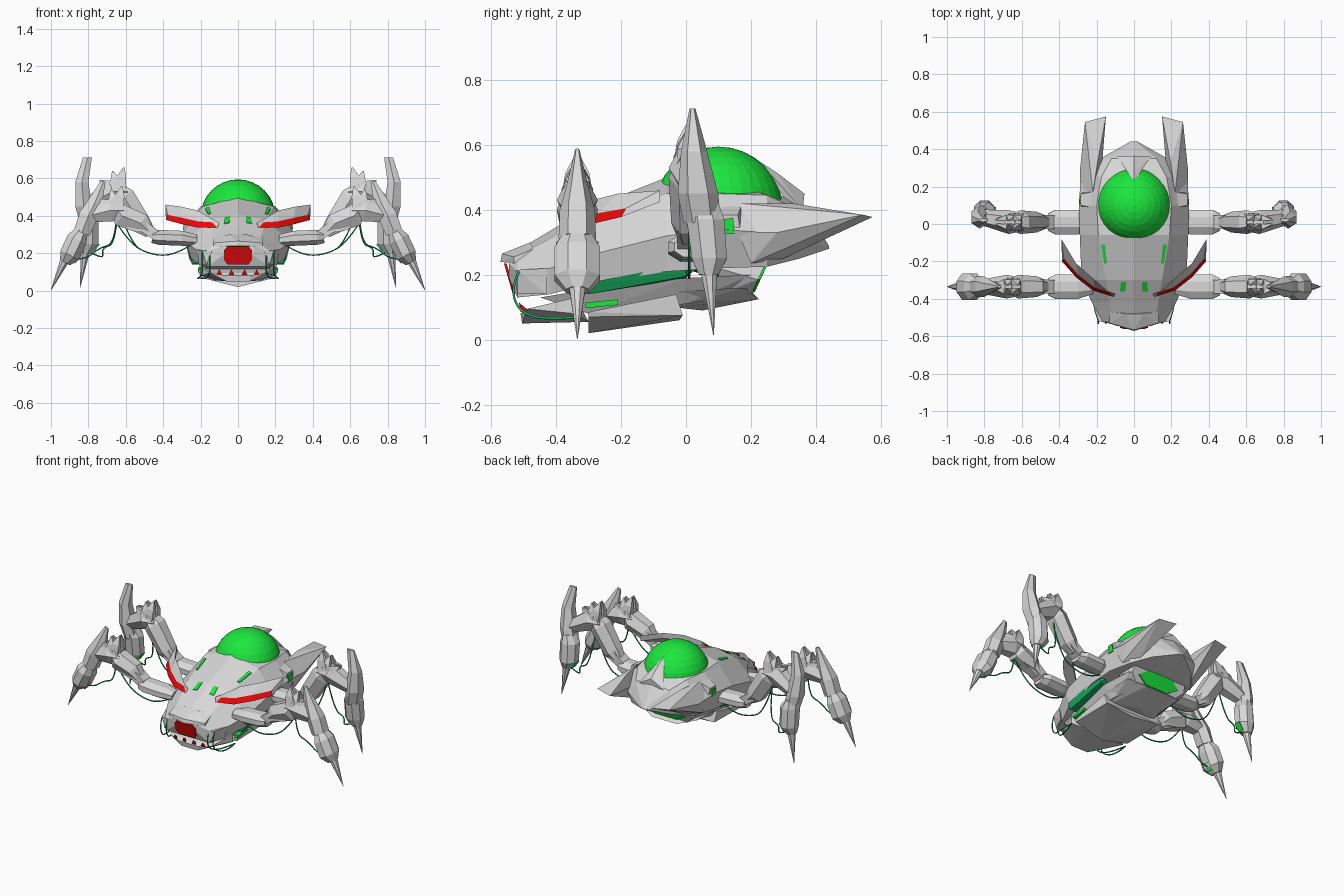
import bpy, bmesh, math
from mathutils import Vector
from mathutils.bvhtree import BVHTree

cube = bpy.data.objects.get("Cube")
if cube:
    bpy.data.objects.remove(cube, do_unlink=True)


def material(name, rgb):
    m = bpy.data.materials.new(name)
    m.use_nodes = True
    m.diffuse_color = (*rgb, 1)
    m.node_tree.nodes["Principled BSDF"].inputs["Base Color"].default_value = (*rgb, 1)
    return m


GREY = material("grey_metal", (0.69, 0.69, 0.69))
GREEN = material("bright_green", (0.012, 0.84, 0.05))
DARK = material("dark_green", (0.01, 0.46, 0.13))
RED = material("red_trim", (0.8, 0.003, 0.003))
SIDES = (("left", 1), ("right", -1))


def finish(bm, name, *mats):
    bmesh.ops.recalc_face_normals(bm, faces=bm.faces)
    me = bpy.data.meshes.new(name)
    bm.to_mesh(me)
    bm.free()
    ob = bpy.data.objects.new(name, me)
    bpy.context.collection.objects.link(ob)
    for m in mats:
        me.materials.append(m)
    return ob


def solid(name, pts, mat=GREY, s=1):
    """Convex solid around a few corner points."""
    bm = bmesh.new()
    for x, y, z in pts:
        bm.verts.new((x * s, y, z))
    res = bmesh.ops.convex_hull(bm, input=bm.verts)
    junk = [v for v in res["geom_interior"] if isinstance(v, bmesh.types.BMVert)]
    bmesh.ops.delete(bm, geom=junk, context="VERTS")
    return finish(bm, name, mat)


def both(pts):
    return [(x * s, y, z) for x, y, z in pts for s in (1, -1)]


def loft(name, rings, mats=(GREY,), strip=None):
    """Skin closed rings; faces of the strip column take the second material."""
    bm = bmesh.new()
    rows = [[bm.verts.new(p) for p in r] for r in rings]
    n = len(rows[0])
    for a, b in zip(rows, rows[1:]):
        for i in range(n):
            j = (i + 1) % n
            f = bm.faces.new((a[i], a[j], b[j], b[i]))
            f.material_index = int(i == strip)
    bm.faces.new(rows[0])
    bm.faces.new(rows[-1])
    return finish(bm, name, *mats)


def limb(name, stations, s, n=8):
    """Tapered limb through (x, y, z, thickness, width) stations."""
    d = Vector(stations[-1][:3]) - Vector(stations[0][:3])
    d = Vector((d.x, 0, d.z)).normalized()
    u = Vector((-d.z, 0, d.x))
    rings = []
    for x, y, z, a, b in stations:
        ring = []
        for k in range(n):
            t = math.tau * (k + 0.5) / n
            r = 1 / math.cos(math.pi / n)
            p = Vector((x, y, z)) + u * a * r * math.cos(t)
            ring.append((p.x * s, y + b * r * math.sin(t), p.z))
        rings.append(ring)
    return loft(name, rings)


def cable(name, pts, s):
    cu = bpy.data.curves.new(name, "CURVE")
    cu.dimensions = "3D"
    cu.bevel_depth = 0.004
    cu.bevel_resolution = 1
    sp = cu.splines.new("NURBS")
    sp.points.add(len(pts) - 1)
    for p, (x, y, z) in zip(sp.points, pts):
        p.co = (x * s, y, z, 1)
    sp.use_endpoint_u = True
    sp.order_u = 3
    sp.resolution_u = 6
    tmp = bpy.data.objects.new(name + "_path", cu)
    bpy.context.collection.objects.link(tmp)
    dg = bpy.context.evaluated_depsgraph_get()
    me = bpy.data.meshes.new_from_object(tmp.evaluated_get(dg))
    bpy.data.objects.remove(tmp, do_unlink=True)
    me.materials.clear()
    me.materials.append(DARK)
    bpy.context.collection.objects.link(bpy.data.objects.new(name, me))


# Upper hull: y, top z, shoulder x z, widest x z, bottom x z
hull_rings = []
for y, top, sx, sz, wx, wz, bx, bz in (
        (-.545, .25, .07, .25, .09, .235, .08, .19),
        (-.52, .275, .11, .26, .17, .21, .16, .13),
        (-.42, .335, .13, .31, .225, .22, .20, .14),
        (-.30, .405, .15, .38, .28, .26, .25, .17),
        (-.06, .50, .19, .45, .29, .32, .27, .21),
        (.10, .50, .20, .45, .295, .34, .27, .22),
        (.25, .45, .175, .445, .285, .33, .23, .225),
        (.35, .43, .12, .40, .18, .32, .15, .25),
        (.44, .29, .01, .288, .02, .285, .015, .28)):
    half = [(sx, sz), (wx, wz), (bx, bz)]
    ring = [(0, top)] + half + [(-x, z) for x, z in reversed(half)]
    hull_rings.append([(x, y, z) for x, z in ring])
hull = loft("upper_hull", hull_rings)
tree = BVHTree.FromPolygons([v.co for v in hull.data.vertices],
                            [p.vertices for p in hull.data.polygons])


def slot(name, outline, s):
    """Thin glowing plate dropped onto the top of the upper hull."""
    d = Vector((0, 0, -1))
    pts = []
    for x, y in outline:
        hit = tree.ray_cast(Vector((x, y, 1)), d)[0]
        pts += [hit - d * 0.005, hit + d * 0.003]
    solid(name, pts, GREEN, s)


# Dome and the crest that notches its back
bm = bmesh.new()
bmesh.ops.create_uvsphere(bm, u_segments=32, v_segments=16, radius=0.2)
bmesh.ops.translate(bm, verts=bm.verts, vec=(0, 0.1, 0.395))
finish(bm, "dome", GREEN)
solid("rear_crest", [(0, .225, .55), (0, .28, .515), (0, .365, .45)]
      + both([(.045, .3, .44), (.09, .36, .4)]))

# Nose panel, rear bulkhead and its window
solid("nose_panel", both([(x, y + t, z) for t in (0, .008) for x, y, z in (
    (.055, -.561, .235), (.075, -.555, .215), (.075, -.541, .165), (.055, -.534, .14))]), RED)
solid("rear_bulkhead", both([(.15, .2, .14), (.2, .222, .185), (.19, .245, .235),
                             (.15, .1, .14), (.2, .1, .22)]))
solid("rear_window", both([(x, y + t, z) for t in (0, .008) for x, y, z in (
    (.08, .203, .145), (.15, .221, .185), (.09, .24, .224))]), GREEN)
for side, s in SIDES:
    slot(side + "_eye_slot", [(.045, -.36), (.075, -.36), (.07, -.31), (.042, -.31)], s)
    slot(side + "_back_slot", [(.145, -.21), (.16, -.21), (.175, -.11), (.155, -.11)], s)
    solid(side + "_side_frame", [(.28, .09, .32), (.28, .17, .32), (.286, .1, .385),
                                 (.286, .16, .385), (.23, .09, .41), (.23, .17, .41)], s=s)
    solid(side + "_side_window", [(x, y, z) for x in (.283, .292)
                                  for y, z in ((.105, .326), (.15, .326), (.145, .376),
                                               (.11, .37))], GREEN, s)

# Lower hull, jaw and V-shaped belly plates
solid("lower_hull", both([(.17, -.45, .13), (.205, -.3, .155), (.225, 0, .19), (.2, .2, .2),
                          (.16, -.3, .08), (.17, 0, .11), (.12, .2, .14)]))
solid("jaw", both([(.15, -.49, .095), (.2, -.34, .13), (.2, -.34, .08), (.06, -.505, .05),
                   (.12, -.3, .055), (.07, -.51, .08)]))
solid("front_belly_plate", both([(0, -.3, .02), (.2, -.3, .07), (.205, -.3, .085),
                                 (0, -.02, .06), (.2, -.01, .075), (.205, -.03, .14)]))
solid("rear_belly_plate", both([(.15, -.04, .1), (.2, -.02, .15), (.2, .18, .16),
                                (.09, .225, .125), (.1, .2, .15), (0, .05, .09)]))
solid("brow", both([(0, -.572, .24), (0, -.567, .265), (.13, -.53, .235),
                    (.13, -.53, .255), (.13, -.47, .28), (.05, -.48, .3)]))

for side, s in SIDES:
    # Head details
    solid(side + "_cheek", [(.14, -.53, .21), (.19, -.52, .215), (.17, -.52, .14),
                            (.22, -.43, .22), (.21, -.43, .14), (.14, -.46, .15)], s=s)
    for x in (.15, .19):
        cable(side + "_cheek_cable", [(x, -.515, .21), (x, -.54, .16), (x, -.515, .085),
                                      (x + .03, -.43, .06), (.21, -.33, .07)], s)
    for i, x in enumerate((.035, .1)):
        solid(f"{side}_tooth_{i}", [(x - .014, -.51, .085), (x + .014, -.505, .085),
                                    (x, -.515, .115), (x, -.48, .085)], RED, s)
    # Glowing channel between the hulls
    solid(side + "_side_channel", [(.235, -.31, .15), (.262, -.3, .175), (.245, -.3, .14),
                                   (.272, 0, .235), (.255, 0, .195), (.24, .02, .21),
                                   (.19, -.3, .14), (.2, 0, .19)], DARK, s)
    solid(side + "_belly_light", [(x, y, z + (y + .31) * .1) for x in (.19, .215)
                                  for y in (-.31, -.21) for z in (.097, .114)], GREEN, s)
    # Swept shoulder blade with red leading edge
    blade = []
    for x, y, z, h, ix, iy, iz in (
            (.11, -.39, .335, .028, .14, -.36, .385),
            (.22, -.355, .338, .032, .22, -.29, .43),
            (.31, -.285, .358, .032, .31, -.21, .45),
            (.385, -.20, .378, .027, .388, -.08, .46)):
        blade.append([(x * s, y, z), ((x - .01) * s, y + .015, z + h), (ix * s, iy, iz),
                      (ix * s, iy, iz - .035)])
    loft(side + "_shoulder_blade", blade, (GREY, RED), strip=0)
    # Rear fin
    solid(side + "_rear_fin", [(.285, .16, .33), (.22, .17, .42), (.26, .2, .235),
                               (.195, .33, .42), (.17, .33, .34), (.2, .3, .25),
                               (.15, .575, .378), (.262, .545, .385), (.29, .28, .33)], s=s)

    # Legs: y, knee x z, shin stations from spike down, foot stations, claw tip
    legs = {
        "front": (-.335, .65, .43, [
            (.72, -.335, .585, .012, .006), (.765, -.335, .47, .04, .03),
            (.80, -.335, .40, .05, .047), (.835, -.335, .31, .045, .05)], [
            (.835, -.335, .32, .035, .045), (.86, -.335, .275, .055, .07),
            (.90, -.335, .19, .055, .07), (.925, -.335, .15, .03, .035)],
            (1.0, -.335, .002)),
        "back": (.01, .64, .53, [
            (.805, .02, .712, .024, .008), (.835, .025, .58, .035, .035),
            (.825, .037, .45, .045, .054), (.805, .05, .36, .04, .05)], [
            (.81, .05, .42, .03, .05), (.80, .06, .37, .055, .058),
            (.80, .072, .25, .055, .054), (.815, .07, .2, .03, .03)],
            (.845, .085, .015))}
    for pair, (y, kx, kz, shin, foot, tip) in legs.items():
        tag = f"{side}_{pair}_"
        limb(tag + "hip", [(.22, y, .27, .03, .04), (.30, y, .28, .04, .065),
                           (.42, y, .285, .04, .065), (.46, y, .285, .03, .045)], s)
        limb(tag + "thigh_link", [(.40, y, .27, .025, .035), (.50, y, .34, .03, .038),
                                  (kx - .06, y, kz - .07, .03, .035)], s, 4)
        limb(tag + "thigh", [(.47, y, .31, .03, .03), (.52, y, .36, .055, .048),
                             (kx - .03, y, kz - .03, .06, .055),
                             (kx + .02, y, kz + .03, .03, .035)], s, 6)
        # Knee with a fan of armour spikes
        limb(tag + "knee", [(kx - .05, y, kz, .04, .04), (kx + .03, y, kz, .06, .055),
                            (shin[2][0], shin[2][1], shin[2][2], .035, .035)], s, 6)
        for i, (dx, dz) in enumerate(((-.03, .13), (.03, .11), (.1, .06))):
            for w in (-.03, .03):
                limb(f"{tag}knee_spike_{i}", [
                    (kx + dx * .1, y + w, kz + dz * .1, .035, .018),
                    (kx + dx * .6, y + w * .8, kz + dz * .6, .025, .013),
                    (kx + dx, y + w * .3, kz + dz, .003, .003)], s, 4)
        limb(tag + "shin", shin, s, 6)
        limb(tag + "foot", foot, s)
        cx, cy, cz = foot[-1][:3]
        limb(tag + "claw", [(cx, cy, cz + .015, .025, .026), (*tip, .001, .001)], s)
        # Sagging cables
        cable(tag + "thigh_cable", [(.26, y, .24), (.34, y, .19), (.46, y, .19),
                                    (.58, y, .25), (kx + .01, y, kz - .05)], s)
        cable(tag + "shin_cable", [(kx, y, kz - .04), (kx + .01, cy, .25),
                                   (kx + .09, cy, .23), (cx - .1, cy, .16),
                                   (cx, cy, cz + .02)], s)
        # Light on the inner face of the foot
        fx, fy, fz = foot[2][:3]
        solid(tag + "foot_light", [(fx - .062, fy - .02, fz), (fx - .062, fy + .02, fz),
                                   (fx - .03, fy - .02, fz - .045),
                                   (fx - .03, fy + .02, fz - .045), (fx, fy, fz)], GREEN, s)
